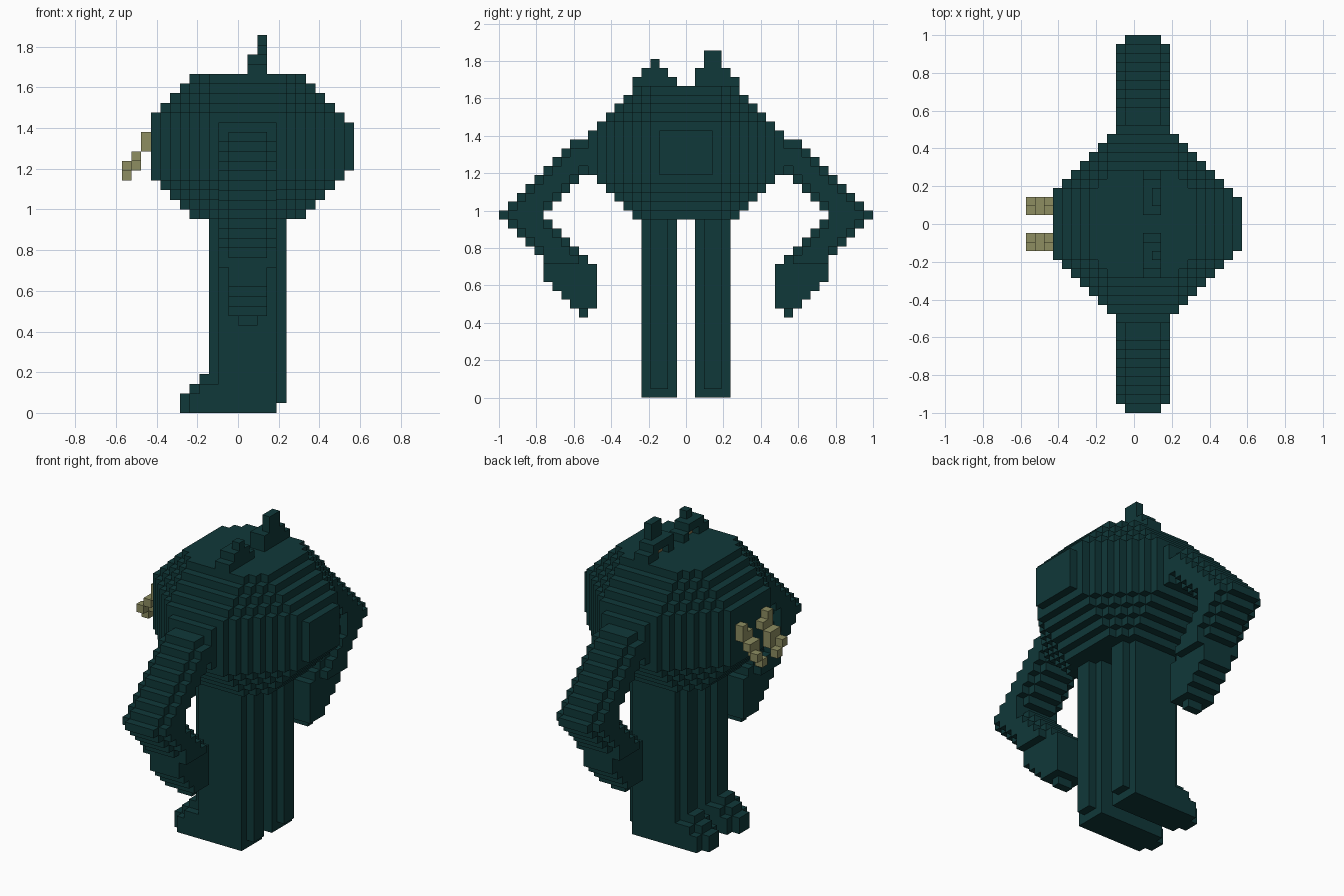
import bpy

if "Cube" in bpy.data.objects:
    bpy.data.objects.remove(bpy.data.objects["Cube"])

V = 1 / 21  # block size


def material(name, rgb):
    m = bpy.data.materials.new(name)
    m.diffuse_color = (*rgb, 1)
    m.use_nodes = True
    m.node_tree.nodes["Principled BSDF"].inputs["Base Color"].default_value = m.diffuse_color
    return m


TEAL = material("dark teal", (0.0052, 0.040, 0.041))
OLIVE = material("olive", (0.27, 0.27, 0.12))
AMBER = material("amber brown", (0.27, 0.19, 0.08))

DIRS = {
    (1, 0, 0): [(1, 0, 0), (1, 1, 0), (1, 1, 1), (1, 0, 1)],
    (-1, 0, 0): [(0, 0, 0), (0, 0, 1), (0, 1, 1), (0, 1, 0)],
    (0, 1, 0): [(0, 1, 0), (0, 1, 1), (1, 1, 1), (1, 1, 0)],
    (0, -1, 0): [(0, 0, 0), (1, 0, 0), (1, 0, 1), (0, 0, 1)],
    (0, 0, 1): [(0, 0, 1), (1, 0, 1), (1, 1, 1), (0, 1, 1)],
    (0, 0, -1): [(0, 0, 0), (0, 1, 0), (1, 1, 0), (1, 0, 0)],
}


def box(x0, x1, y0, y1, z0, z1):
    return {(x, y, z) for x in range(x0, x1) for y in range(y0, y1) for z in range(z0, z1)}


def mirror(cells):
    return {(x, -1 - y, z) for x, y, z in cells}


def skin(name, cells, mat):
    """Outer surface of a set of blocks, as flat quads."""
    index, faces = {}, []
    for x, y, z in sorted(cells):
        for (dx, dy, dz), corners in DIRS.items():
            if (x + dx, y + dy, z + dz) not in cells:
                faces.append([index.setdefault((x + a, y + b, z + c), len(index))
                              for a, b, c in corners])
    me = bpy.data.meshes.new(name)
    me.from_pydata([(x * V, y * V, z * V) for x, y, z in index], [], faces)
    me.materials.append(mat)
    ob = bpy.data.objects.new(name, me)
    bpy.context.collection.objects.link(ob)
    return ob


# Body: a faceted ball centred on x = 1, with a flat front
body = set()
for z in range(20, 35):
    k = max(0, abs(z - 27) - 2)
    h, s = 11 - k, 14 - max(0, k - 1)
    for x in range(-9, 12):
        for y in range(-11, 11):
            ax, ay = abs(x - 0.5), abs(y + 0.5)
            if ax < h and ay < h and ax + ay < s:
                body.add((x, y, z))
skin("body", body, TEAL)

# Arms: one column per step outward, upper arm slopes down, forearm comes back in
arm = set()
for j in range(10, 21):
    if j >= 16:
        spans = [(j, 41 - j)]
    else:
        low = 10 if j == 10 else j - 2
        spans = [(36 - j, min(29, 41 - j)), (low, j + 5)]
    for b, t in spans:
        hand = j < 16 and b < 15
        arm |= box(0 if b == 9 else -1, 2 if b == 9 else 3, j, j + 1, b, t)
        arm |= box(-1, 3, j, j + 1, max(b, 10), t)
        if j < 20:
            arm |= box(-2, 4, j, j + 1, max(b + 1, 15) if hand else b + 1, t - 1)
arm -= body
skin("left_arm", arm, TEAL)
skin("right_arm", mirror(arm), TEAL)

# Legs with stepped feet
leg = box(-2, 4, 1, 5, 0, 20) | box(-3, 5, 2, 4, 1, 20)
leg |= box(-5, -2, 1, 5, 0, 2) | box(-6, -5, 2, 4, 0, 2)
leg |= box(-4, -2, 1, 5, 2, 3) | box(-5, -4, 2, 4, 2, 3) | box(-4, -3, 2, 4, 3, 4)
skin("left_leg", leg, TEAL)
skin("right_leg", mirror(leg), TEAL)

# Brow crests on top, the left one taller
crest = box(2, 3, 1, 6, 35, 36) | box(2, 3, 1, 5, 36, 37)
brow = box(1, 2, 1, 5, 36, 37) | box(1, 2, 1, 2, 35, 36) | box(1, 2, 4, 6, 35, 36)
skin("left_crest", crest | brow | box(2, 3, 2, 4, 37, 39), TEAL)
right = box(2, 3, 1, 6, 35, 36) | box(2, 3, 2, 5, 36, 37) | box(2, 3, 3, 4, 37, 38)
skin("right_crest", mirror(right | (brow - box(1, 2, 1, 2, 36, 37))), TEAL)

# Eyes: thin plates under the brows
for name, y in (("left_eye", 3), ("right_eye", -3)):
    bpy.ops.mesh.primitive_cube_add(size=1, location=(2 * V - 0.003, y * V, 35.5 * V))
    eye = bpy.context.object
    eye.name = name
    eye.scale = (0.006, 2 * V, V)
    eye.data.materials.append(AMBER)

# Mouth feelers hanging from the front
feeler = box(-10, -9, 2, 3, 27, 29) | box(-11, -10, 2, 3, 26, 27) | box(-12, -11, 2, 3, 25, 26)
feeler |= box(-10, -9, 1, 2, 27, 28) | box(-11, -10, 1, 2, 25, 27) | box(-12, -11, 1, 2, 24, 25)
skin("left_feeler", feeler, OLIVE)
skin("right_feeler", mirror(feeler), OLIVE)
